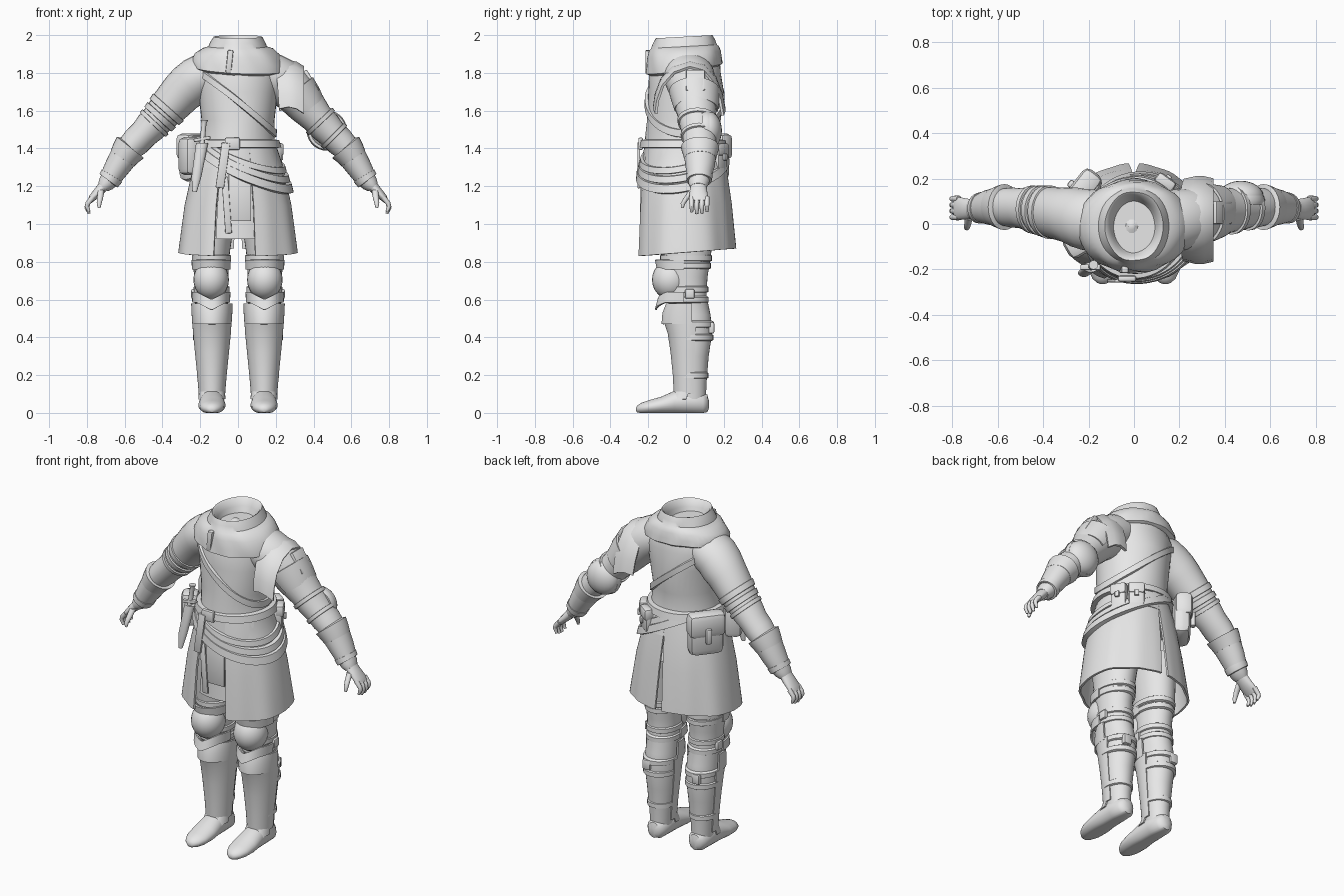
import bpy, bmesh
from math import sin, cos, radians, pi
from mathutils import Vector, Matrix

if "Cube" in bpy.data.objects:
    bpy.data.objects.remove(bpy.data.objects["Cube"])

grey = bpy.data.materials.new("plain grey")
grey.use_nodes = True
grey.diffuse_color = (0.8, 0.8, 0.8, 1)
grey.node_tree.nodes["Principled BSDF"].inputs["Base Color"].default_value = (0.8, 0.8, 0.8, 1)


def finish(name, bm):
    bmesh.ops.recalc_face_normals(bm, faces=bm.faces[:])
    me = bpy.data.meshes.new(name)
    bm.to_mesh(me)
    bm.free()
    for p in me.polygons:
        p.use_smooth = True
    me.set_sharp_from_angle(angle=radians(40))
    me.materials.append(grey)
    ob = bpy.data.objects.new(name, me)
    bpy.context.scene.collection.objects.link(ob)


def grid(name, rings, wrap=True, loop=False, thick=0):
    """Skin a list of point rings."""
    bm = bmesh.new()
    vs = [[bm.verts.new(p) for p in r] for r in rings]
    n, m = len(vs), len(vs[0])
    for i in range(n if loop else n - 1):
        a, b = vs[i], vs[(i + 1) % n]
        for j in range(m if wrap else m - 1):
            k = (j + 1) % m
            bm.faces.new((a[j], a[k], b[k], b[j]))
    if wrap and not loop:
        bm.faces.new(vs[0])
        bm.faces.new(vs[-1])
    if thick:
        bmesh.ops.recalc_face_normals(bm, faces=bm.faces[:])
        bmesh.ops.solidify(bm, geom=bm.faces[:], thickness=thick)
    finish(name, bm)


def loft(name, rows, along=False, arc=(0, 360), n=28, warp=None, thick=0):
    """Ellipses (x, y, z, a, b) stacked upright or along their path."""
    rings = []
    pts = [Vector(r[:3]) for r in rows]
    wrap = not callable(arc) and arc[1] - arc[0] == 360
    for i, r in enumerate(rows):
        u, v = Vector((1, 0, 0)), Vector((0, 1, 0))
        if along:
            t = (pts[min(i + 1, len(pts) - 1)] - pts[max(i - 1, 0)]).normalized()
            if abs(t.y) > 0.8:
                v = Vector((0, 0, 1))
            else:
                u = v.cross(t).normalized()
        a0, a1 = arc(i / (len(rows) - 1)) if callable(arc) else arc
        ring = []
        for j in range(n):
            th = radians(a0 + (a1 - a0) * j / (n if wrap else n - 1))
            p = pts[i] + u * r[3] * cos(th) + v * r[4] * sin(th)
            ring.append(warp(p) if warp else p)
        rings.append(ring)
    grid(name, rings, wrap, thick=thick)


def ball(name, loc, size):
    bm = bmesh.new()
    bmesh.ops.create_uvsphere(bm, u_segments=24, v_segments=14, radius=1,
                              matrix=Matrix.Translation(loc) @ Matrix.Diagonal((*size, 1)))
    finish(name, bm)


def box(name, loc, size, turn=0, lean=0, bevel=0.01):
    bm = bmesh.new()
    bmesh.ops.create_cube(bm, size=1, matrix=Matrix.Diagonal((*size, 1)))
    bmesh.ops.bevel(bm, geom=bm.edges[:], offset=bevel, segments=2, affect='EDGES', profile=0.5)
    bm.transform(Matrix.Translation(loc) @ Matrix.Rotation(radians(turn), 4, 'Z')
                 @ Matrix.Rotation(radians(lean), 4, 'Y'))
    finish(name, bm)


# Body outline: z, half width, half depth, y centre
OUTLINE = [(0.85, .32, .264, 0), (1.1, .287, .247, -.005), (1.3, .238, .224, -.01), (1.44, .192, .198, -.015),
           (1.55, .195, .195, -.015), (1.7, .212, .2, -.005), (1.8, .22, .19, 0), (1.87, .2, .175, 0),
           (1.92, .14, .15, 0)]


def outline(z):
    for p, q in zip(OUTLINE, OUTLINE[1:]):
        if z <= q[0]:
            f = max(0, (z - p[0]) / (q[0] - p[0]))
            return [p[k] + (q[k] - p[k]) * f for k in (1, 2, 3)]
    return OUTLINE[-1][1:]


def band(name, height, half, off=0.016, n=56):
    """Strap wrapped round the body; height is a function of angle."""
    rings = []
    for o, h in ((-.01, -half), (off, -half * .8), (off, half * .8), (-.01, half)):
        ring = []
        for j in range(n):
            th = 2 * pi * j / n
            z = height(th)
            rx, ry, cy = outline(z + h)
            ring.append((cos(th) * (rx + o), cy + sin(th) * (ry + o), z + h))
        rings.append(ring)
    grid(name, rings, loop=True)


# Tunic and split skirt
loft("tunic_torso", [(0, o[3], o[0], o[1], o[2]) for o in OUTLINE[2:]], n=40,
     warp=lambda p: Vector((p.x * (1 + .012 * sin(p.z * 40)), p.y + .006 * sin(p.z * 34 + p.x * 14), p.z)))
SKIRT = [(0, o[3], o[0], o[1], o[2]) for o in OUTLINE[3::-1]]
for side, s, gap in (("left", 1, 17), ("right", -1, 24)):
    def fold(p, s=s):
        t = max(0, 1.4 - p.z)
        k = 1 + .05 * t * sin(p.x * 38) * cos(p.y * 20)
        return Vector((p.x * k * s, p.y * k, p.z + .14 * p.y * t))
    loft(side + "_skirt_panel", SKIRT, arc=lambda t, g=gap: (g - 90, 91 - 5 * t), n=40, warp=fold, thick=.012)
loft("front_apron", [(0, 0, 1.32, .2, .205), (0, 0, 1.1, .24, .212), (0, 0, .92, .26, .222)],
     arc=(-117, -63), n=12, thick=.01)
box("apron_flap", (.01, -.228, 1.15), (.12, .014, .27), bevel=.004)
box("apron_strip", (-.06, -.238, 1.1), (.035, .012, .3), lean=-4, bevel=.004)


# Cowl with an open, hollow neck, its lower folds hanging to the front
def drape(p):
    f = min(1, max(0, (1.94 - p.z) / .1))
    k = 1 + .015 * sin(p.x * 50 + p.z * 40)
    return Vector((p.x * k, p.y * k, p.z + .055 * p.y + f * (.08 * p.y - .05 * p.x)))


COWL = [(1.86, .07, .09), (1.95, .1, .125), (1.985, .118, .142), (1.992, .13, .152), (1.965, .145, .165),
        (1.94, .155, .172), (1.93, .19, .182), (1.9, .225, .193), (1.86, .25, .2), (1.825, .25, .205),
        (1.81, .21, .18)]
loft("cowl", [(0, -.01, z, a, b) for z, a, b in COWL], n=48, warp=drape)
loft("neck_lining", [(-.01, -.01, 1.86, .1, .125), (-.01, -.01, 1.93, .015, .015)], n=10)
box("cowl_clasp", (-.045, -.2, 1.86), (.03, .03, .12), lean=6, bevel=.006)

# Straps and belts
band("chest_strap", lambda t: 1.65 - .17 * cos(t), .024, .012)
band("waist_belt", lambda t: 1.425, .024, .026)
for i, (mid, tilt, half) in enumerate(((1.385, .09, .02), (1.355, .11, .022), (1.315, .12, .028))):
    band("hip_sash_%d" % (i + 1), lambda t, m=mid, k=tilt: min(1.425, m - k * cos(t) + .05 * sin(t)),
         half, .015 + .005 * i)
box("belt_buckle", (-.03, -.24, 1.425), (.08, .025, .065), bevel=.008)
box("hanging_belt_end", (-.08, -.25, 1.31), (.045, .014, .24), lean=8, bevel=.004)
loft("dagger_sheath", [(-.23, -.22, 1.17, .012, .01), (-.22, -.215, 1.25, .026, .018), (-.19, -.19, 1.43, .032, .022)])
loft("dagger_grip", [(-.19, -.19, 1.43, .014, .014), (-.18, -.18, 1.53, .013, .013), (-.178, -.18, 1.55, .02, .02)], n=12)
box("dagger_guard", (-.19, -.19, 1.45), (.09, .025, .018), lean=-10, bevel=.005)
box("side_pouch", (-.225, .135, 1.35), (.1, .2, .25), turn=-38, bevel=.04)
box("side_pouch_flap", (-.234, .143, 1.41), (.1, .21, .14), turn=-38, bevel=.03)
box("side_pouch_toggle", (-.275, .175, 1.355), (.03, .035, .09), turn=-38, bevel=.01)
box("front_pouch", (-.255, -.09, 1.36), (.1, .11, .2), turn=30, bevel=.03)
for i, deg in enumerate((30, 54)):
    th = radians(deg)
    for part, r, size, up in (("", .222, (.06, .09, .14), 0), ("_flap", .232, (.055, .095, .07), .04),
                              ("_stud", .262, (.015, .025, .035), 0)):
        box("back_pouch_%d%s" % (i + 1, part), (r * cos(th), r * sin(th) - .005, 1.355 + up),
            size, turn=deg, bevel=min(size) * .3)

# Arms
ARM = [(.13, .01, 1.81, .11, .13), (.22, .02, 1.765, .12, .135), (.3, .04, 1.695, .114, .12), (.42, .06, 1.56, .087, .098),
       (.5, .07, 1.475, .078, .088), (.58, .075, 1.395, .07, .08), (.635, .075, 1.31, .06, .07),
       (.68, .07, 1.235, .05, .056), (.715, .065, 1.195, .033, .043)]


def arm_at(t, grow, s):
    i = min(int(t), len(ARM) - 2)
    r = [p + (q - p) * (t - i) for p, q in zip(ARM[i], ARM[i + 1])]
    return (r[0] * s, r[1], r[2], r[3] + grow, r[4] + grow)


def cuff(name, s, t0, t1, grow0, grow1):
    loft(name, [arm_at(t0, -.004, s), arm_at(t0 + .02, grow0, s), arm_at((t0 + t1) / 2, (grow0 + grow1) / 2, s),
                arm_at(t1 - .02, grow1, s), arm_at(t1, -.004, s)], along=True)


for side, s in (("left", 1), ("right", -1)):
    loft(side + "_sleeve", [arm_at(i / 2, .004 * (i % 2), s) for i in range(17)], along=True)
    cuff(side + "_bracer", s, 5.25, 7.1, .01, .006)
    cuff(side + "_bracer_top", s, 4.85, 5.6, .02, .01)
    cuff(side + "_wrist_band", s, 6.7, 7.15, .01, .012)
    for i, t in enumerate((2.55, 2.85, 3.2) if s < 0 else (3.1, 4.0)):
        cuff("%s_arm_band_%d" % (side, i + 1), s, t, t + .22, .011, .011)
    # Hand with curled fingers
    loft(side + "_palm", [(.7 * s, .065, 1.215, .03, .04), (.735 * s, .066, 1.175, .026, .046),
                          (.77 * s, .068, 1.14, .02, .05), (.785 * s, .07, 1.12, .013, .045)], along=True, n=20)
    for i in range(4):
        y, d = .03 + .027 * i, .01 * abs(i - 1.4)
        loft("%s_finger_%d" % (side, i + 1), [(.77 * s, y, 1.14, .014, .014), (.795 * s, y, 1.11, .013, .013),
             (.8 * s, y, 1.08 + d, .012, .012), (.788 * s, y, 1.05 + d, .007, .008)], along=True, n=12)
    loft(side + "_thumb", [(.725 * s, .035, 1.18, .018, .018), (.73 * s, .005, 1.14, .016, .016),
                           (.735 * s, -.015, 1.11, .013, .013), (.735 * s, -.02, 1.085, .007, .007)], along=True, n=12)

# Left shoulder armour: a tent-like plate with hanging flaps, a lower plate and a tab
ARCH = [(-.175, 1.62), (-.165, 1.69), (-.135, 1.77), (-.07, 1.84), (.02, 1.87), (.1, 1.85), (.16, 1.78),
        (.195, 1.69), (.21, 1.61)]
grid("shoulder_plate", [[(x + .07 * (1.87 - z) * (x < .3), .02 + (y - .02) * k, z - drop) for y, z in ARCH]
                        for x, k, drop in ((.2, .94, .01), (.25, 1, 0), (.31, 1, .01), (.35, .95, .035))],
     wrap=False, thick=.014)
loft("shoulder_lower_plate", [(.3, .045, 1.7, .124, .135), (.34, .05, 1.65, .115, .125), (.375, .055, 1.605, .1, .115)],
     along=True, arc=(80, 280), thick=.012)
box("shoulder_tab", (.385, .05, 1.755), (.03, .1, .13), lean=-32, bevel=.006)
ball("elbow_guard", (.47, .12, 1.495), (.1, .07, .1))
loft("elbow_guard_rim", [(.47, y, 1.495, r, r) for y, r in ((.085, .1), (.105, .107), (.125, .1))], along=True)

# Legs, from ankle to hip: x, y, z, half width, half depth
LEG = [(.138, .03, .04, .058, .075), (.138, .03, .15, .066, .078), (.138, .025, .3, .083, .095), (.138, .028, .42, .092, .11),
       (.138, .025, .52, .088, .105), (.14, .005, .62, .087, .103), (.142, 0, .72, .09, .114), (.143, 0, .85, .1, .134),
       (.125, 0, 1.1, .118, .16)]
FOOT = [(.121, .045, .012, .02), (.113, .05, .038, .046), (.09, .05, .056, .058), (.02, .06, .064, .068),
        (-.06, .055, .066, .062), (-.13, .04, .072, .046), (-.2, .03, .064, .036), (-.24, .024, .045, .028),
        (-.258, .02, .025, .018), (-.264, .018, .01, .008)]


def point_down(s, depth):
    """Drop the middle of a plate to a point in front."""
    return lambda p: Vector((p.x, p.y, p.z - depth * max(0, 1 - abs(p.x - .14 * s) / .08)))


for side, s in (("left", 1), ("right", -1)):
    loft(side + "_leg", [(r[0] * s, *r[1:]) for r in LEG], n=32)
    loft(side + "_boot", [(.138 * s, y, z, a, b) for y, z, a, b in FOOT], along=True,
         warp=lambda p: Vector((p.x, p.y, max(0, p.z))))
    for i, (z, y, a, b) in enumerate(((.2, .028, .078, .09), (.4, .03, .097, .115), (.47, .03, .097, .117), (.6, .008, .095, .112),
                                      (.655, .005, .095, .113), (.78, .002, .1, .13), (.82, 0, .104, .138))):
        loft("%s_leg_strap_%d" % (side, i + 1), [(.14 * s, y, z + d, a - e, b - e) for d, e in
             ((-.02, .012), (-.014, 0), (.012, 0), (.02, .012))])
    loft(side + "_greave", [(.138 * s, .02, z, a, b) for z, a, b in ((.1, .07, .085), (.2, .078, .09), (.32, .09, .102),
         (.42, .1, .117), (.48, .104, .137))], arc=(-195, 15), thick=.01)
    loft(side + "_greave_cuff", [(.138 * s, .02, z, a, b) for z, a, b in ((.47, .104, .15), (.53, .108, .145), (.58, .11, .125))],
         arc=(-185, 5), thick=.01)
    loft(side + "_instep_plate", [(.138 * s, 0, .075, .072, .105), (.138 * s, .01, .1, .07, .092), (.138 * s, .02, .13, .068, .082)],
         arc=(-180, 0), warp=point_down(s, .02), thick=.008)
    # Knee armour
    ball(side + "_knee_cap", (.142 * s, -.08, .705), (.094, .1, .105))
    loft(side + "_knee_upper_plate", [(.142 * s, -.01, .76, .102, .145), (.142 * s, -.01, .81, .104, .155)], arc=(-180, 0), thick=.01)
    loft(side + "_knee_lower_plate", [(.142 * s, -.01, .585, .1, .155), (.142 * s, -.01, .64, .102, .14)],
         arc=(-180, 0), warp=point_down(s, .04), thick=.01)
    box(side + "_calf_buckle", (.165 * s, .135, .45), (.05, .03, .06), bevel=.008)
    box(side + "_knee_buckle", (.235 * s, .02, .63), (.025, .05, .05), bevel=.007)
